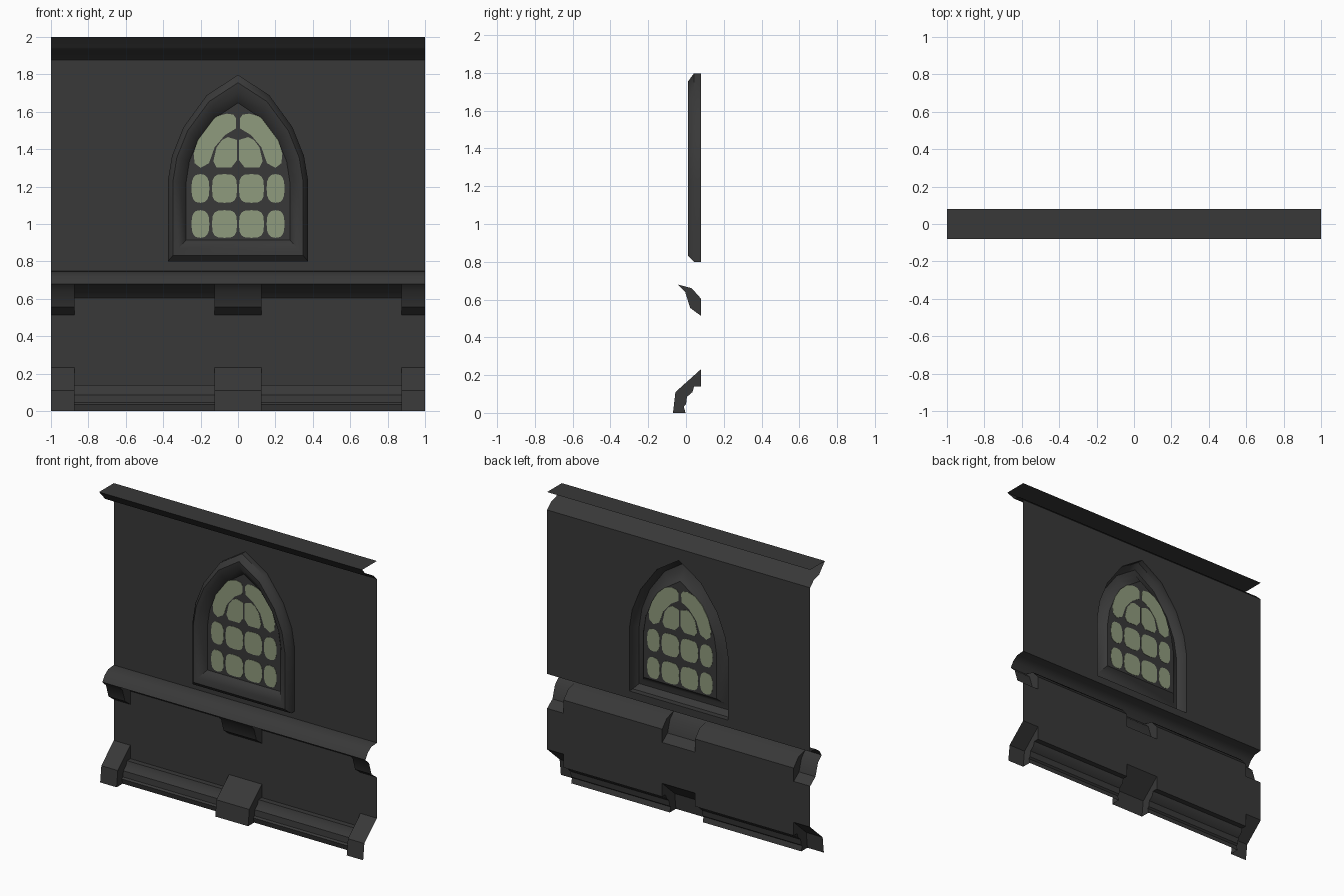
import bpy, bmesh, math

if "Cube" in bpy.data.objects:
    bpy.data.objects.remove(bpy.data.objects["Cube"])


def material(name, rgb):
    m = bpy.data.materials.new(name)
    m.diffuse_color = (*rgb, 1)
    m.use_nodes = True
    m.node_tree.nodes["Principled BSDF"].inputs["Base Color"].default_value = m.diffuse_color
    return m


STONE = material("dark_stone", (0.040, 0.040, 0.040))
GLASS = material("pale_green_glass", (0.275, 0.325, 0.205))


def make(name, faces, mat, angle=40):
    """Mesh object from a list of faces, each a list of 3D points."""
    bm = bmesh.new()
    for f in faces:
        bm.faces.new([bm.verts.new(p) for p in f])
    bmesh.ops.remove_doubles(bm, verts=bm.verts, dist=0.0005)
    me = bpy.data.meshes.new(name)
    bm.to_mesh(me)
    bm.free()
    me.materials.append(mat)
    ob = bpy.data.objects.new(name, me)
    bpy.context.collection.objects.link(ob)
    bpy.ops.object.select_all(action='DESELECT')
    ob.select_set(True)
    bpy.context.view_layer.objects.active = ob
    bpy.ops.object.shade_smooth_by_angle(angle=math.radians(angle))
    return ob


def strip(profile, x0, x1):
    """Sweep a top-to-bottom (y, z) profile along x."""
    return [[(x0, *b), (x1, *b), (x1, *a), (x0, *a)]
            for a, b in zip(profile, profile[1:])]


def cheek(front, back, x, sign):
    """Side face between a front and a back profile."""
    pts = front + [p for p in reversed(back) if p not in (front[0], front[-1])]
    if back[0] != front[0]:
        pts = front + back[::-1]
    face = [(x, *p) for p in pts]
    return face if sign > 0 else face[::-1]


def mirrored(half):
    """Closed outline from a right half running bottom to apex."""
    return half + [(-x, z) for x, z in reversed(half) if x > 0.0001]


W = 0.08                                    # wall plane
BLOCKS = [(-1, -0.875), (-0.125, 0.125), (0.875, 1)]
BAYS = [(-0.875, -0.125), (0.125, 0.875)]

# (y, z) profiles, top to bottom
CORNICE = [(W, 2.0), (-0.08, 2.0), (-0.03, 1.945), (-0.018, 1.93),
           (0.04, 1.915), (W, 1.877)]
LEDGE = [(W, 0.75), (0.02, 0.745), (-0.02, 0.718), (-0.045, 0.68)]
SOFFIT = [(-0.045, 0.68), (0.03, 0.66), (W, 0.604)]
BRACKET = [(-0.045, 0.68), (-0.005, 0.642), (0.022, 0.556), (W, 0.513)]
MOULDING = [(W, 0.14), (0.043, 0.14), (0.034, 0.11), (0.005, 0.085),
            (0.0, 0.045), (-0.012, 0.035), (-0.003, 0.0)]
PLINTH = [(W, 0.232), (-0.056, 0.11), (-0.069, 0.0)]

# window outlines, right half
OUTER = [(0.375, 0.8), (0.375, 1.23), (0.353, 1.364), (0.29, 1.52),
         (0.166, 1.69), (0, 1.797)]
INNER = [(0.278, 0.915), (0.278, 1.22), (0.26, 1.335), (0.215, 1.445),
         (0.125, 1.565), (0, 1.648)]

# cornice and ledge across the full width
make("cornice", strip(CORNICE, -1, 1), STONE)
make("ledge", strip(LEDGE, -1, 1), STONE)

# upper wall with window opening, in two halves
half = [(0, 0.75), (1, 0.75), (1, 1.877), (0, 1.877)] + OUTER[::-1] + [(0, 0.8)]
right = [(x, W, z) for x, z in half]
left = [(-x, W, z) for x, z in reversed(half)]
make("upper_wall", [right, left], STONE)

# lower wall, soffits and mouldings in the bays
lower, soffits, mouldings = [], [], []
for a, b in BAYS:
    soffits += strip(SOFFIT, a, b)
    mouldings += strip(MOULDING, a, b)
    lower += strip([SOFFIT[-1], MOULDING[0]], a, b)

# brackets and plinth blocks with their cheeks
brackets, plinths = [], []
for a, b in BLOCKS:
    brackets += strip(BRACKET, a, b)
    plinths += strip(PLINTH, a, b)
    lower += strip([BRACKET[-1], PLINTH[0]], a, b)
    for x, s in ((a, -1), (b, 1)):
        if abs(x) < 0.99:
            brackets.append(cheek(BRACKET, SOFFIT, x, s))
            plinths.append(cheek(PLINTH, MOULDING, x, s))
make("lower_wall", lower, STONE)
make("soffits", soffits, STONE)
make("base_mouldings", mouldings, STONE)
make("brackets", brackets, STONE, 30)
make("plinth_blocks", plinths, STONE, 30)

# window frame: rings blended from outer to inner outline
GY = 0.065
outer, inner = mirrored(OUTER), mirrored(INNER)
rings = []
for t, y in [(0, W), (0, 0.042), (0.28, 0.011), (0.6, 0.018), (1, GY)]:
    rings.append([(o[0] + (i[0] - o[0]) * t, y, o[1] + (i[1] - o[1]) * t)
                  for o, i in zip(outer, inner)])
n = len(outer)
frame = [[r[k], r[(k + 1) % n], q[(k + 1) % n], q[k]]
         for r, q in zip(rings, rings[1:]) for k in range(n)]
make("window_frame", frame, STONE, 45)

# dark leading behind the panes
make("window_leading", [[(x, GY, z) for x, z in inner]], STONE)


# glass panes: thin plates showing on both sides of the leading
def rounded(cx, cz, w, h, power=0.6):
    pts = []
    for k in range(16):
        c, s = math.cos(k * math.pi / 8), math.sin(k * math.pi / 8)
        pts.append((cx + w * math.copysign(abs(c) ** power, c),
                    cz + h * math.copysign(abs(s) ** power, s)))
    return pts


panes = []
for cz, h in ((1.0, 0.074), (1.19, 0.077)):
    panes += [rounded(0.072, cz, 0.067, h), rounded(0.201, cz, 0.048, h, 0.75)]
panes.append([(0.006, 1.34), (0.035, 1.303), (0.115, 1.303), (0.132, 1.335),
              (0.115, 1.41), (0.085, 1.45), (0.055, 1.465), (0.006, 1.45)])
panes.append([(0.2, 1.3), (0.232, 1.325), (0.237, 1.375), (0.215, 1.45),
              (0.17, 1.525), (0.115, 1.575), (0.06, 1.59), (0.025, 1.585),
              (0.01, 1.565), (0.012, 1.51), (0.07, 1.475), (0.125, 1.41),
              (0.155, 1.325)])
plates = []
y0, y1 = GY - 0.002, GY + 0.002
for p in panes:
    for q in (p, [(-x, z) for x, z in reversed(p)]):
        plates.append([(x, y0, z) for x, z in q])
        plates.append([(x, y1, z) for x, z in reversed(q)])
        for a, b in zip(q, q[1:] + q[:1]):
            plates.append([(a[0], y0, a[1]), (a[0], y1, a[1]),
                           (b[0], y1, b[1]), (b[0], y0, b[1])])
make("glass_panes", plates, GLASS)
